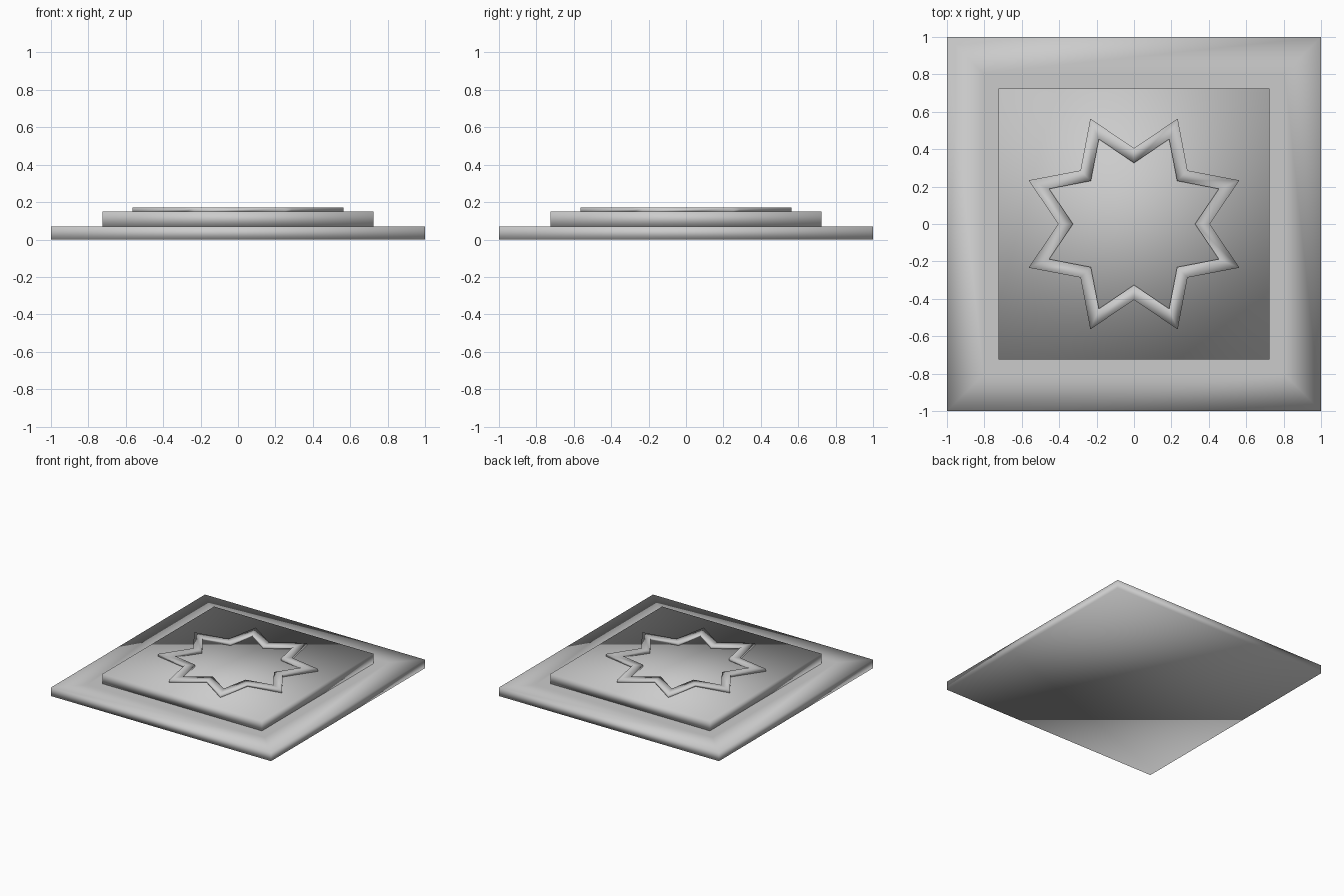
import bpy, bmesh
from math import sin, cos, pi

if "Cube" in bpy.data.objects:
    bpy.data.objects.remove(bpy.data.objects["Cube"])


def finish(name, bm):
    bmesh.ops.recalc_face_normals(bm, faces=bm.faces)
    for f in bm.faces:
        f.smooth = True
    mesh = bpy.data.meshes.new(name)
    bm.to_mesh(mesh)
    bm.free()
    obj = bpy.data.objects.new(name, mesh)
    bpy.context.collection.objects.link(obj)
    return obj


def slab(name, half, z0, z1, rim=None):
    """Square slab; rim adds an inset loop on the top face."""
    bm = bmesh.new()
    bmesh.ops.create_cube(bm, size=1)
    for v in bm.verts:
        v.co = (v.co.x * 2 * half, v.co.y * 2 * half, z0 if v.co.z < 0 else z1)
    if rim:
        top = max(bm.faces, key=lambda f: f.calc_center_median().z)
        bmesh.ops.inset_region(bm, faces=[top], thickness=rim)
    return finish(name, bm)


def star_ring(name, tip, notch, scale, z0, z1, points=8):
    """Eight-pointed star outline with upright walls, notches on the axes."""
    bm = bmesh.new()
    n = points * 2

    def loop(s, z):
        verts = []
        for i in range(n):
            r, a = s * (tip if i % 2 else notch), i * pi / points
            verts.append(bm.verts.new((r * cos(a), r * sin(a), z)))
        return verts

    loops = [loop(1, z0), loop(1, z1), loop(scale, z1), loop(scale, z0)]
    for k in range(4):
        a, b = loops[k], loops[(k + 1) % 4]
        for i in range(n):
            j = (i + 1) % n
            bm.faces.new((a[i], a[j], b[j], b[i]))
    return finish(name, bm)


# Wide base tile
slab("base_tile", 1.0, 0.0, 0.07, rim=0.275)
# Raised square panel
slab("raised_panel", 0.725, 0.07, 0.15)
# Raised star outline
star_ring("star_trim", 0.61, 0.405, 0.805, 0.145, 0.17)
